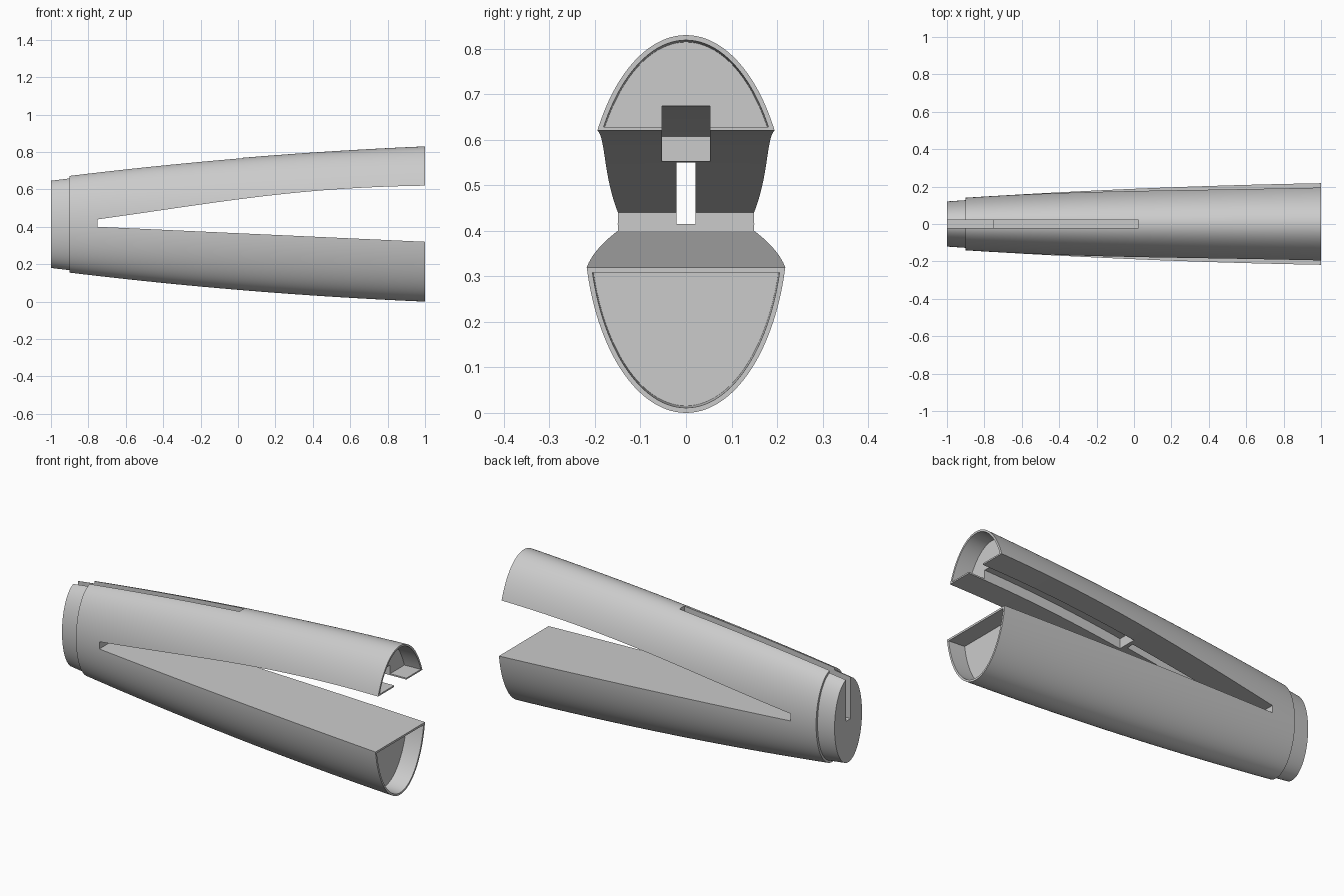
import bpy, bmesh, math
from mathutils import Vector
from mathutils.geometry import interpolate_bezier

cube = bpy.data.objects.get("Cube")
if cube:
    bpy.data.objects.remove(cube, do_unlink=True)

MID = 0.415      # height of the long axis
WIDTH = 0.54     # width of the oval relative to its height
SIDES = 128

grey = bpy.data.materials.new("light grey")
grey.use_nodes = True
grey.diffuse_color = (0.6, 0.6, 0.6, 1)
grey.node_tree.nodes["Principled BSDF"].inputs["Base Color"].default_value = (0.6, 0.6, 0.6, 1)


def half_height(x):
    return 0.352 + 0.0836 * x - 0.0206 * x * x


def finish(name, bm):
    bmesh.ops.recalc_face_normals(bm, faces=bm.faces)
    mesh = bpy.data.meshes.new(name)
    bm.to_mesh(mesh)
    bm.free()
    mesh.materials.append(grey)
    obj = bpy.data.objects.new(name, mesh)
    bpy.context.collection.objects.link(obj)
    return obj


def oval_loft(name, stations):
    """Closed tube of oval rings; each station is (x, inset)."""
    bm = bmesh.new()
    rings = []
    for x, inset in stations:
        h = half_height(x)
        ring = []
        for i in range(SIDES):
            a = math.tau * i / SIDES
            ring.append(bm.verts.new((x, (h * WIDTH - inset) * math.cos(a),
                                      MID + (h - inset) * math.sin(a))))
        rings.append(ring)
    for r, s in zip(rings, rings[1:]):
        for i in range(SIDES):
            j = (i + 1) % SIDES
            bm.faces.new((r[i], r[j], s[j], s[i]))
    bm.faces.new(rings[0])
    bm.faces.new(rings[-1])
    return finish(name, bm)


def side_prism(name, outline, half_width):
    """Extrude an x-z outline across y."""
    bm = bmesh.new()
    face = bm.faces.new([bm.verts.new((x, -half_width, z)) for x, z in outline])
    side = bmesh.ops.extrude_face_region(bm, geom=[face])
    verts = [v for v in side["geom"] if isinstance(v, bmesh.types.BMVert)]
    bmesh.ops.translate(bm, verts=verts, vec=(0, 2 * half_width, 0))
    obj = finish(name, bm)
    obj.hide_render = True
    return obj


def cut(target, cutter):
    mod = target.modifiers.new("cut", 'BOOLEAN')
    mod.operation = 'DIFFERENCE'
    mod.solver = 'EXACT'
    mod.object = cutter
    bpy.context.view_layer.objects.active = target
    bpy.ops.object.modifier_apply(modifier=mod.name)
    bpy.data.objects.remove(cutter, do_unlink=True)


# Curved underside of the upper jaw
knots = [Vector((x, z, 0)) for x, z in ((-0.75, 0.44), (-0.1, 0.53), (0.3, 0.61), (1, 0.62))]
roof = [(p.x, p.y) for p in interpolate_bezier(*knots, 32)] + [(1.1, 0.62)]


def mouth(name, floor_drop=0, roof_rise=0):
    floor = [(1.1, 0.3154 - floor_drop), (-0.75, 0.40 - floor_drop)]
    return side_prism(name, [(x, z + roof_rise) for x, z in roof] + floor, 0.5)


# Tapered oval body with a stepped collar at the narrow end
steps = 24
stations = [(-1, 0.013), (-0.95, 0.013), (-0.9, 0.013)]
stations += [(-0.9 + 1.9 * i / steps, 0) for i in range(steps + 1)]
body = oval_loft("split_body", stations)

# Open mouth between the two jaws
cut(body, mouth("mouth_cutter"))

# Socket in the wide end, leaving a thin shell and thin jaw plates
socket = oval_loft("socket_cutter", [(0.9, 0.011), (0.95, 0.011), (1.05, 0.011)])
cut(socket, mouth("plate_cutter", 0.011, 0.008))
cut(body, socket)

# Channel that follows the underside of the upper jaw
start = 0.045
path = [(x, z) for x, z in roof if x > start]
first = (start, 0.551)
path = [first] + path
outline = [(x, z + 0.056) for x, z in path] + [(x, z - 0.03) for x, z in reversed(path)]
cut(body, side_prism("channel_cutter", outline, 0.053))

# Narrow slot through the top, from the collar to the middle
slot = [(-1.1, 0.415), (0.025, 0.415), (0.025, 1), (-1.1, 1)]
cut(body, side_prism("slot_cutter", slot, 0.021))

bpy.ops.object.select_all(action='DESELECT')
body.select_set(True)
bpy.context.view_layer.objects.active = body
bpy.ops.object.shade_smooth_by_angle(angle=math.radians(25))
